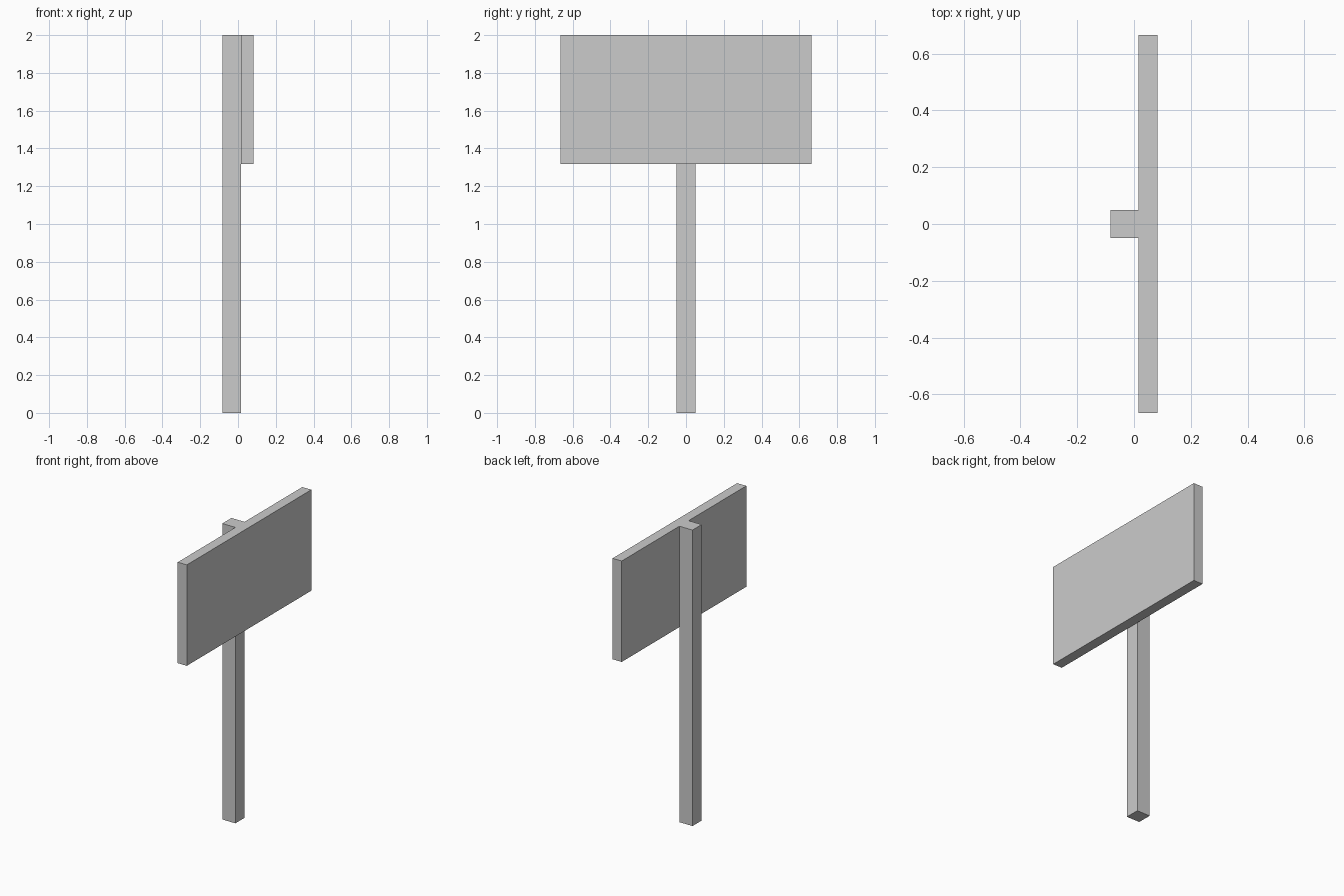
import bpy

if "Cube" in bpy.data.objects:
    bpy.data.objects.remove(bpy.data.objects["Cube"])


def box(name, lo, hi):
    """Axis-aligned box between two corners."""
    centre = [(a + b) / 2 for a, b in zip(lo, hi)]
    bpy.ops.mesh.primitive_cube_add(size=1, location=centre)
    obj = bpy.context.object
    obj.name = name
    obj.scale = [b - a for a, b in zip(lo, hi)]
    bpy.ops.object.transform_apply(location=False, rotation=False, scale=True)
    return obj


TOP = 2.0
JOINT_X = 0.015  # plane where the board meets the post

# Square post, full height
box("post", (-0.083, -0.049, 0), (JOINT_X, 0.049, TOP))

# Wide board fixed to the front of the post, flush with its top
box("sign_board", (JOINT_X, -0.665, 1.318), (0.083, 0.665, TOP))
